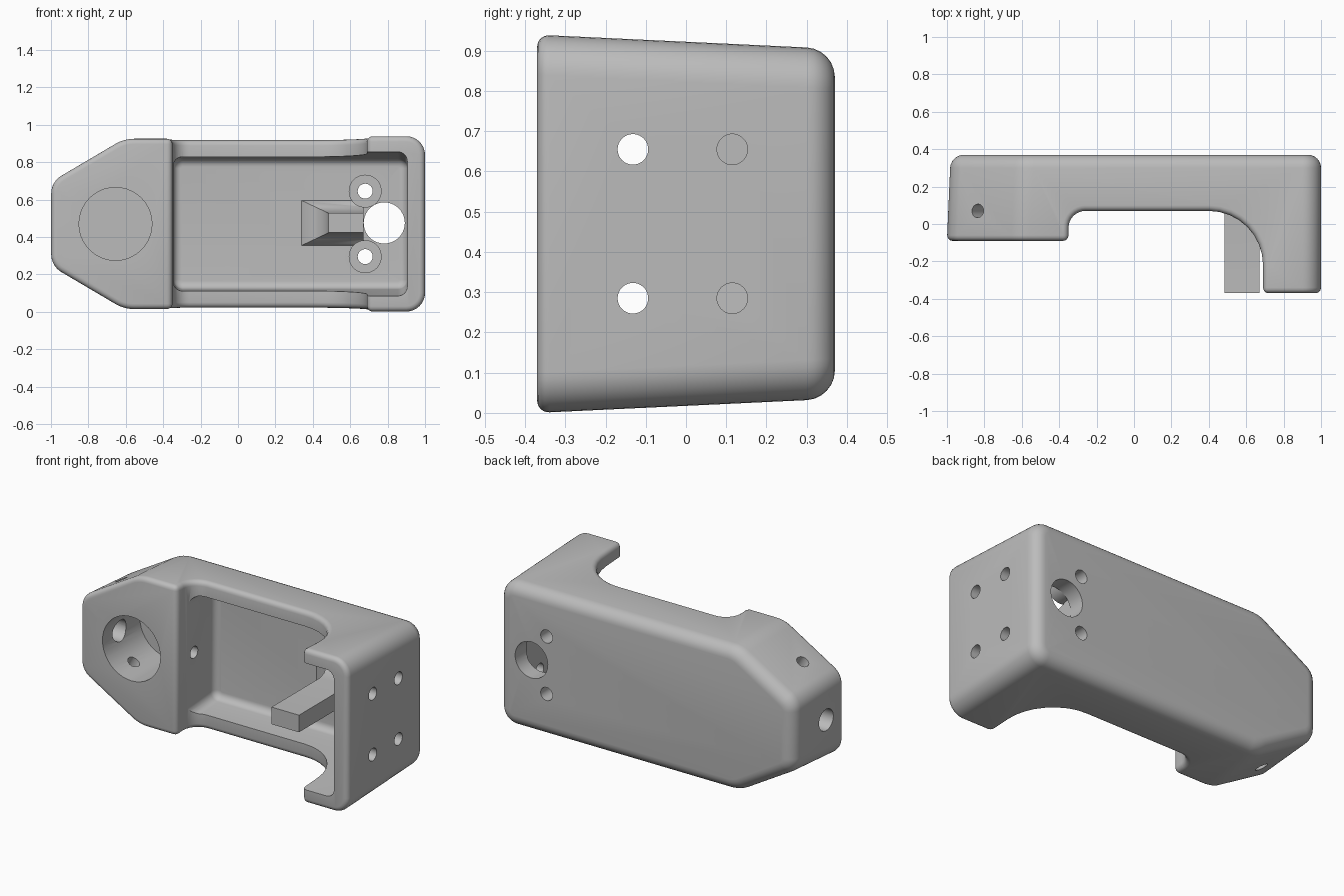
import bpy, bmesh, math
from mathutils import Vector

if "Cube" in bpy.data.objects:
    bpy.data.objects.remove(bpy.data.objects["Cube"])

MID = 0.47        # height of the symmetry plane

grey = bpy.data.materials.new("grey")
grey.diffuse_color = (0.5, 0.5, 0.5, 1)
grey.use_nodes = True
grey.node_tree.nodes["Principled BSDF"].inputs["Base Color"].default_value = grey.diffuse_color


def finish(bm, name):
    bmesh.ops.recalc_face_normals(bm, faces=bm.faces)
    me = bpy.data.meshes.new(name)
    bm.to_mesh(me)
    bm.free()
    ob = bpy.data.objects.new(name, me)
    bpy.context.collection.objects.link(ob)
    me.materials.append(grey)
    return ob


def loft(rings, name):
    """Skin a list of equal-length 3D rings and cap the ends."""
    bm = bmesh.new()
    vs = [[bm.verts.new(p) for p in r] for r in rings]
    n = len(vs[0])
    for a, b in zip(vs, vs[1:]):
        for i in range(n):
            j = (i + 1) % n
            bm.faces.new((a[i], a[j], b[j], b[i]))
    bm.faces.new(vs[0])
    bm.faces.new(vs[-1])
    return finish(bm, name)


def rounded(poly, radii, seg=8):
    """Round the corners of a 2D polygon."""
    out = []
    n = len(poly)
    for i, r in enumerate(radii):
        p = Vector(poly[i])
        if r == 0:
            out.append(p)
            continue
        u = (Vector(poly[i - 1]) - p).normalized()
        v = (Vector(poly[(i + 1) % n]) - p).normalized()
        half = u.angle(v) / 2
        c = p + (u + v).normalized() * (r / math.sin(half))
        t = r / math.tan(half)
        a, b = (p + u * t - c) / r, (p + v * t - c) / r
        w = a.angle(b)
        for k in range(seg + 1):
            f = k / seg
            out.append(c + (a * math.sin((1 - f) * w) + b * math.sin(f * w)) * (r / math.sin(w)))
    return out


def inset(poly, d):
    """Move the sides of a convex counter-clockwise polygon inwards."""
    out = []
    n = len(poly)
    for i in range(n):
        p = Vector(poly[i])
        u = (Vector(poly[i - 1]) - p).normalized()
        v = (Vector(poly[(i + 1) % n]) - p).normalized()
        out.append(p + (u + v).normalized() * (d / math.sin(u.angle(v) / 2)))
    return out


def tapered_block(section, radii, y0, y1, fillet, name):
    """Drafted block along y whose edge at y1 is rounded."""
    steps = [(y0, 0)]
    for k in range(7):
        t = k / 6 * math.pi / 2
        steps.append((y1 - fillet + fillet * math.sin(t), fillet * (1 - math.cos(t))))
    rings = []
    for y, d in steps:
        pts = rounded(inset(section(y), d), [r - d for r in radii])
        rings.append([(p.x, y, MID + p.y) for p in pts])
    return loft(rings, name)


def rod(a, b, r, name="cutter"):
    a, b = Vector(a), Vector(b)
    m = (b - a).to_track_quat('Z', 'Y').to_matrix().to_4x4()
    m.translation = (a + b) / 2
    bm = bmesh.new()
    bmesh.ops.create_cone(bm, cap_ends=True, segments=40, radius1=r, radius2=r,
                          depth=(b - a).length, matrix=m)
    return finish(bm, name)


def apply_modifier(ob, mod):
    bpy.context.view_layer.objects.active = ob
    bpy.ops.object.modifier_apply(modifier=mod.name)


def boolean(ob, other, op):
    mod = ob.modifiers.new("bool", 'BOOLEAN')
    mod.operation, mod.solver, mod.object = op, 'EXACT', other
    apply_modifier(ob, mod)
    bpy.data.objects.remove(other)


# Outer shell: drafted outline with a chamfered left end
def outline(y):
    s = 0.0473 * (y + 0.37)
    dx = 0.0435 * (y + 0.09)
    h, c = 0.47 - s, 0.24 - s
    return [(-1 + dx, -c), (-0.61 + dx, -h), (1, -h), (1, h), (-0.61 + dx, h), (-1 + dx, c)]


body = tapered_block(outline, [0.11, 0.2, 0.1, 0.1, 0.2, 0.11], -0.45, 0.37, 0.07, "bracket_body")

# Side profile: head on the left, tall flange on the right
profile = rounded([(-1.2, -0.09), (-0.35, -0.09), (-0.35, 0.07), (0.69, 0.07),
                   (0.69, -0.37), (1.2, -0.37), (1.2, 0.5), (-1.2, 0.5)],
                  [0, 0, 0.09, 0.29, 0, 0, 0, 0])
side = loft([[(p.x, p.y, z) for p in profile] for z in (-0.3, 1.3)], "side_profile")
boolean(body, side, 'INTERSECT')

# Rounded rims
bev = body.modifiers.new("rim", 'BEVEL')
bev.limit_method, bev.angle_limit = 'ANGLE', math.radians(40)
bev.width, bev.segments, bev.use_clamp_overlap = 0.03, 4, False
apply_modifier(body, bev)


# Open tray between head and flange
def tray(y):
    h = 0.385 - 0.06 * (y + 0.37)
    return [(-0.345, -h), (0.905, -h), (0.905, h), (-0.345, h)]


boolean(body, tapered_block(tray, [0.05] * 4, -0.5, 0.27, 0.04, "tray_cutter"), 'DIFFERENCE')

# Peg with a flared foot
rings = []
for y, f in [(-0.37, 0), (0.1, 0), (0.16, 0.08), (0.2, 0.22), (0.235, 0.45), (0.26, 0.8), (0.3, 1)]:
    x, h = 0.485 - 0.17 * f, 0.052 + 0.08 * f
    rings.append([(x, y, MID + 0.005 - h), (0.67, y, MID + 0.005 - h),
                  (0.67, y, MID + 0.005 + h), (x, y, MID + 0.005 + h)])
boolean(body, loft(rings, "peg"), 'UNION')

# Screw bosses
for s in (-1, 1):
    z = MID + 0.175 * s
    boolean(body, rod((0.68, 0.19, z), (0.68, 0.31, z), 0.088, "boss"), 'UNION')

# Holes in the back wall
boolean(body, rod((0.782, 0.1, MID + 0.005), (0.782, 0.6, MID + 0.005), 0.11), 'DIFFERENCE')
for s in (-1, 1):
    z = MID + 0.175 * s
    boolean(body, rod((0.68, 0.0, z), (0.68, 0.6, z), 0.04), 'DIFFERENCE')
    # Holes in the end flange
    for y in (-0.132, 0.115):
        z = MID + 0.185 * s
        boolean(body, rod((0.8, y, z), (1.2, y, z), 0.038), 'DIFFERENCE')

# Blind bore in the head with four radial holes
cx = -0.655
boolean(body, rod((cx, -0.3, MID), (cx, 0.27, MID), 0.195), 'DIFFERENCE')
for ang, r, far in ((0, 0.036, 0.4), (180, 0.065, 0.6), (120, 0.036, 0.6), (240, 0.036, 0.6)):
    d = Vector((math.cos(math.radians(ang)), 0, math.sin(math.radians(ang))))
    c = Vector((cx, 0.07, MID))
    boolean(body, rod(c + d * 0.1, c + d * far, r), 'DIFFERENCE')

# Smooth shading with crisp edges
bpy.ops.object.select_all(action='DESELECT')
body.select_set(True)
bpy.context.view_layer.objects.active = body
bpy.ops.object.shade_smooth_by_angle(angle=math.radians(30))
